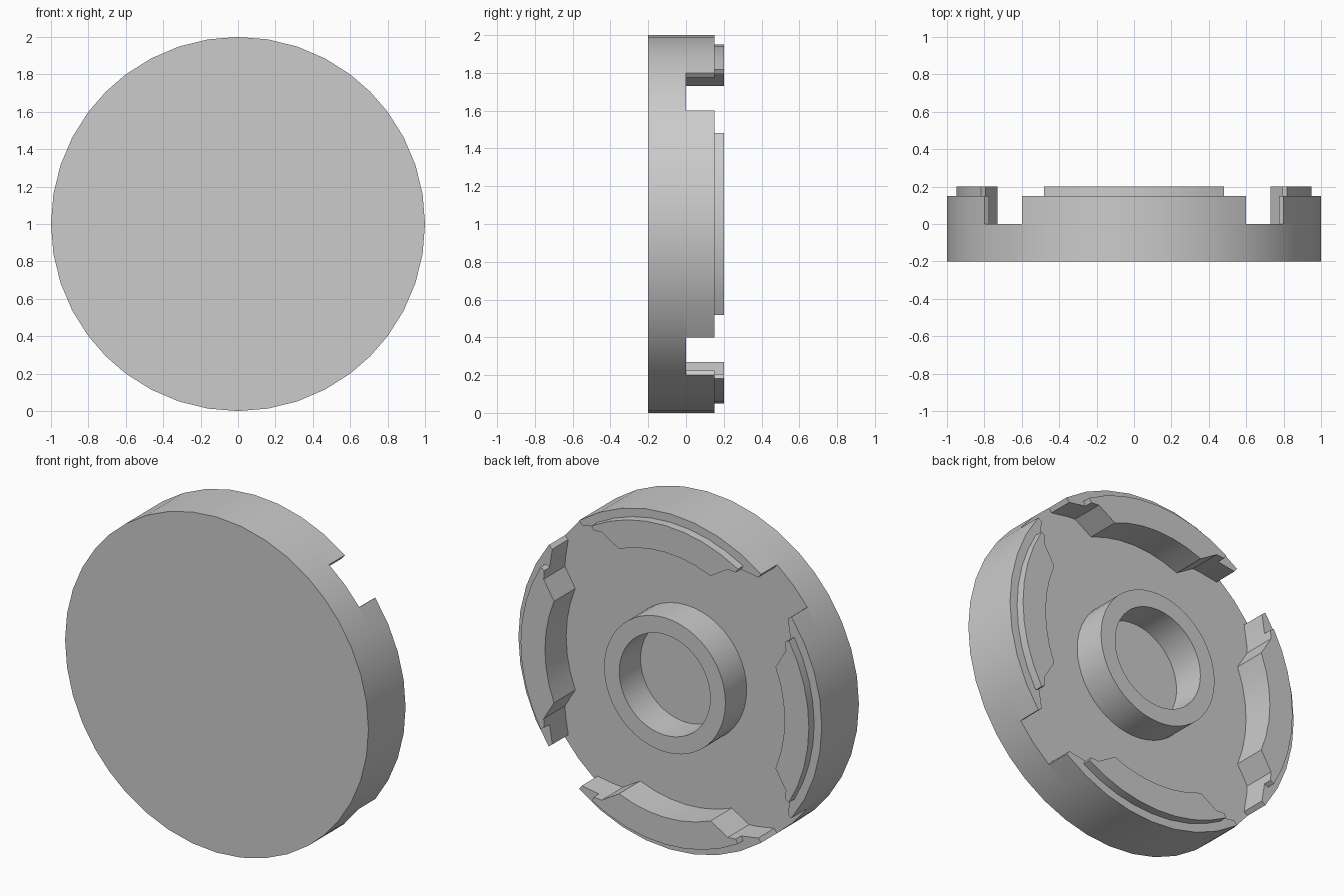
import bpy, bmesh, math
from math import sin, cos, radians

if "Cube" in bpy.data.objects:
    bpy.data.objects.remove(bpy.data.objects["Cube"])

grey = bpy.data.materials.new("plain_grey")
grey.use_nodes = True
grey.diffuse_color = (0.6, 0.6, 0.6, 1)
grey.node_tree.nodes["Principled BSDF"].inputs["Base Color"].default_value = (0.6, 0.6, 0.6, 1)

END = 36.87    # half angle of one rim segment


def arc(r, a0, a1, n):
    """Polar points from angle a0 to a1."""
    return [(r, a0 + (a1 - a0) * i / n) for i in range(n + 1)]


def finish(name, bm):
    bmesh.ops.recalc_face_normals(bm, faces=bm.faces)
    mesh = bpy.data.meshes.new(name)
    bm.to_mesh(mesh)
    bm.free()
    mesh.materials.append(grey)
    ob = bpy.data.objects.new(name, mesh)
    bpy.context.collection.objects.link(ob)
    bpy.ops.object.select_all(action="DESELECT")
    ob.select_set(True)
    bpy.context.view_layer.objects.active = ob
    bpy.ops.object.shade_smooth_by_angle(angle=radians(25))
    return ob


def prism(name, polar, y0, y1, turn=0):
    """Extrude a polar outline along y; angle 0 points up."""
    bm = bmesh.new()
    verts = [bm.verts.new((r * sin(radians(a + turn)), y0, 1 + r * cos(radians(a + turn))))
             for r, a in polar]
    face = bm.faces.new(verts)
    ext = bmesh.ops.extrude_face_region(bm, geom=[face])
    top = [v for v in ext["geom"] if isinstance(v, bmesh.types.BMVert)]
    bmesh.ops.translate(bm, verts=top, vec=(0, y1 - y0, 0))
    return finish(name, bm)


def ring(name, r_in, r_out, y0, y1, n):
    """Tube of square section around the y axis."""
    bm = bmesh.new()
    section = [(r_in, y0), (r_out, y0), (r_out, y1), (r_in, y1)]
    loops = [[bm.verts.new((r * sin(math.tau * i / n), y, 1 + r * cos(math.tau * i / n)))
              for r, y in section] for i in range(n)]
    for i in range(n):
        a, b = loops[i], loops[(i + 1) % n]
        for k in range(4):
            m = (k + 1) % 4
            bm.faces.new((a[k], a[m], b[m], b[k]))
    return finish(name, bm)


# Base disc, with corners that line up with the segment ends
outline = []
for quarter in range(4):
    turn = quarter * 90
    outline += [(r, a + turn) for r, a in arc(1, -END, END, 8)]
    outline.append((1, turn + 45))
prism("base_disc", outline, -0.2, 0)

# Central hub
ring("hub", 0.3, 0.4, 0, 0.2, 48)

# Inner edge: thin ends stepping in to a thick middle block
shoulder = [(0.922, 30.5), (0.9, 27.5)]
inner = shoulder + arc(0.79, 22.5, -22.5, 6) + [(r, -a) for r, a in reversed(shoulder)]

# Four rim segments, each with a raised pad
for side, turn in (("top", 0), ("right", 90), ("bottom", 180), ("left", 270)):
    body = arc(1, -END, END, 8) + [(0.97, END)] + inner + [(0.97, -END)]
    prism(side + "_rim_segment", body, 0, 0.15, turn)
    pad = arc(0.95, -30.5, 30.5, 8) + inner
    prism(side + "_raised_pad", pad, 0.15, 0.2, turn)
